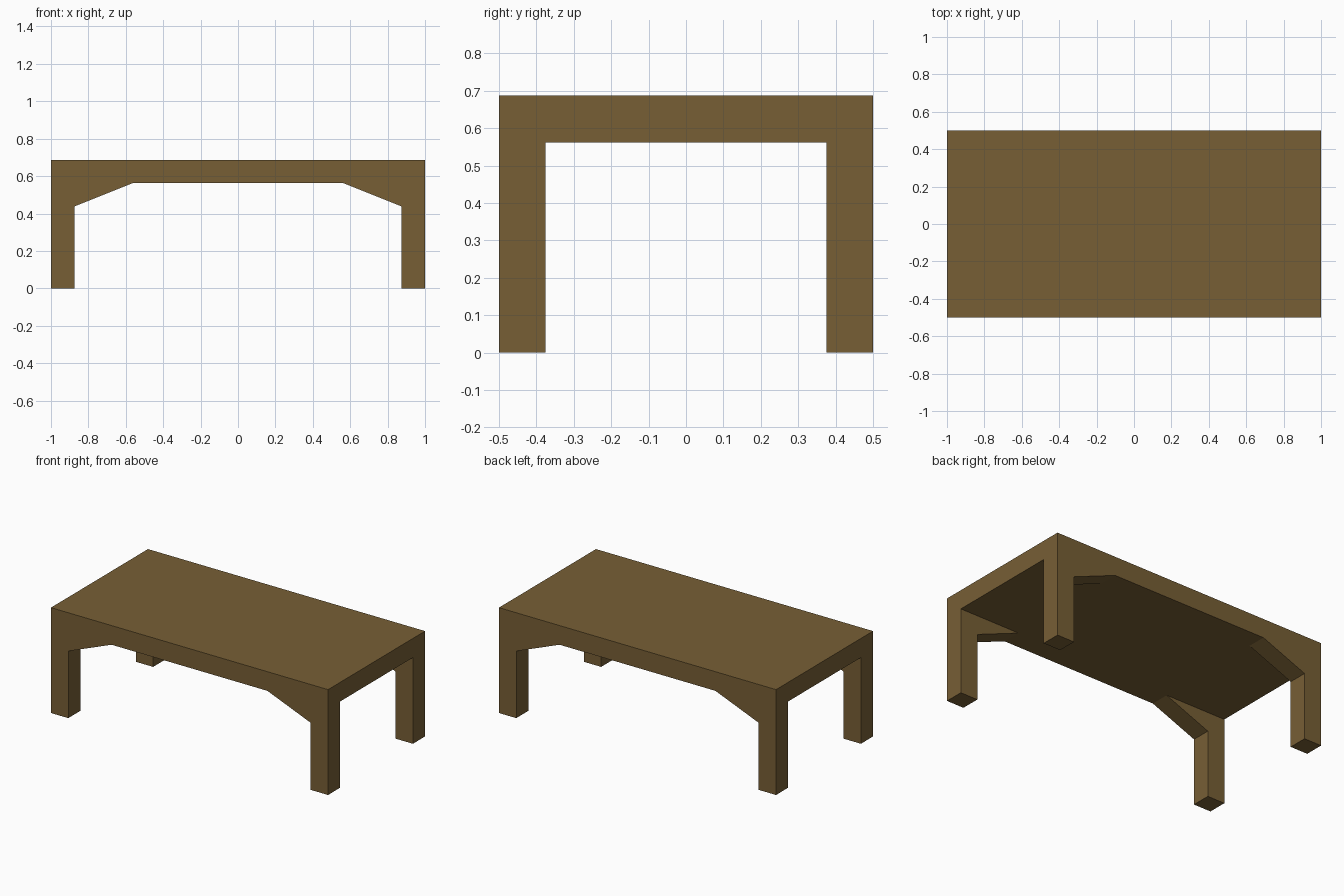
import bpy
import bmesh

if "Cube" in bpy.data.objects:
    bpy.data.objects.remove(bpy.data.objects["Cube"])

TOP_Z, UNDER_Z, LEG = 0.6875, 0.5625, 0.125

wood = bpy.data.materials.new("brown_wood")
wood.diffuse_color = (0.185, 0.114, 0.036, 1)
wood.use_nodes = True
wood.node_tree.nodes["Principled BSDF"].inputs["Base Color"].default_value = wood.diffuse_color


def extrude_profile(name, profile, y0, y1):
    """Extrude an (x, z) outline from y0 to y1."""
    bm = bmesh.new()
    face = bm.faces.new([bm.verts.new((x, y0, z)) for x, z in profile])
    ext = bmesh.ops.extrude_face_region(bm, geom=[face])
    moved = [v for v in ext["geom"] if isinstance(v, bmesh.types.BMVert)]
    bmesh.ops.translate(bm, vec=(0, y1 - y0, 0), verts=moved)
    bmesh.ops.recalc_face_normals(bm, faces=bm.faces)
    mesh = bpy.data.meshes.new(name)
    bm.to_mesh(mesh)
    bm.free()
    mesh.materials.append(wood)
    obj = bpy.data.objects.new(name, mesh)
    bpy.context.collection.objects.link(obj)
    return obj


# Table top slab
extrude_profile("table_top", [(-1, UNDER_Z), (1, UNDER_Z), (1, TOP_Z), (-1, TOP_Z)], -0.5, 0.5)

# Square legs, each with a sloped brace running in under the long edge
leg_outline = [(1, 0), (1, UNDER_Z), (0.5625, UNDER_Z), (1 - LEG, 0.4375), (1 - LEG, 0)]
for side, sx in (("left", -1), ("right", 1)):
    for end, y0 in (("front", -0.5), ("back", 0.5 - LEG)):
        extrude_profile(f"{end}_{side}_leg", [(sx * x, z) for x, z in leg_outline], y0, y0 + LEG)
